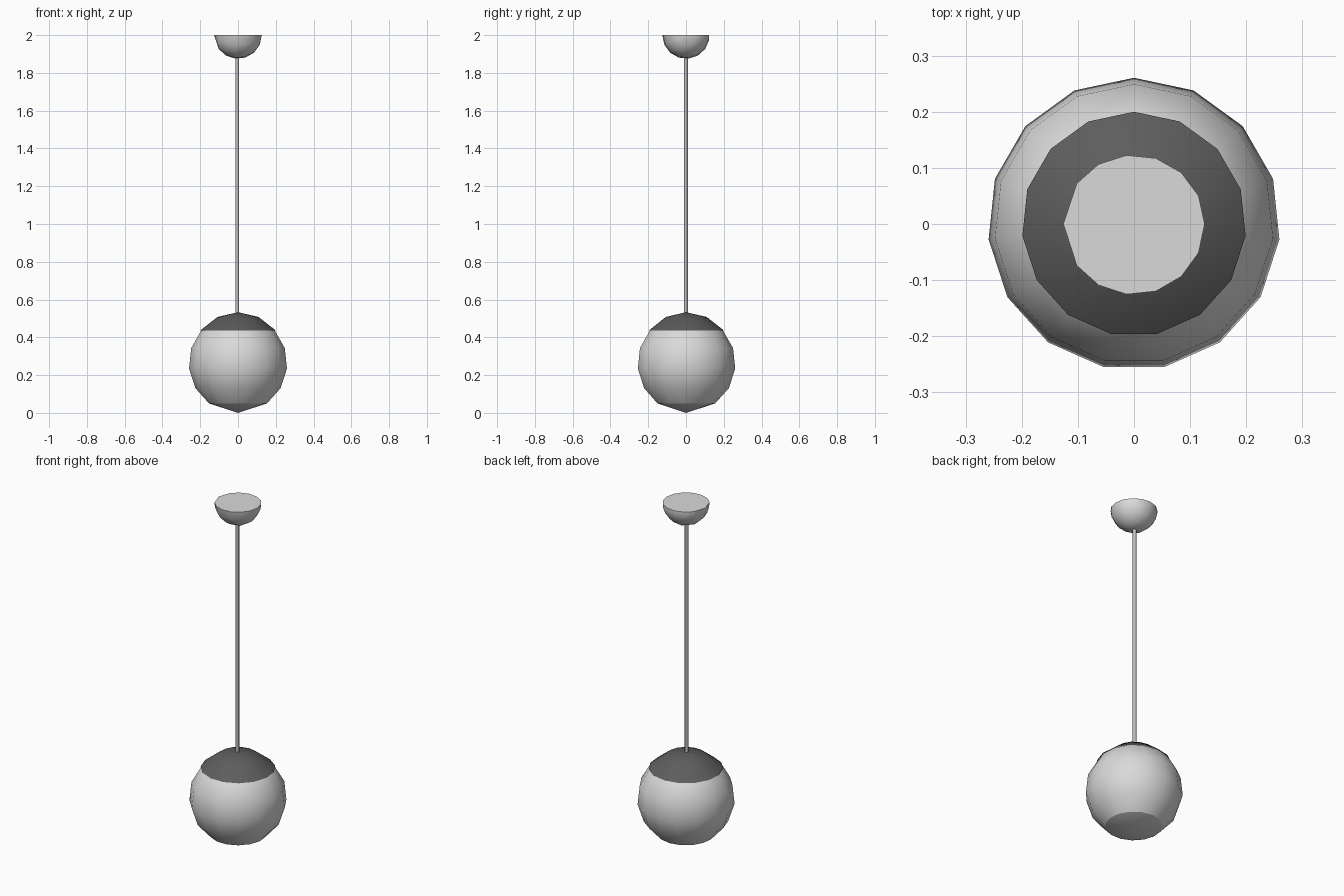
import bpy, bmesh, math
from mathutils import Matrix

cube = bpy.data.objects.get("Cube")
if cube:
    bpy.data.objects.remove(cube, do_unlink=True)

SIDES = 15
STEP = 2 * math.pi / SIDES


def material(name, value):
    m = bpy.data.materials.new(name)
    m.use_nodes = True
    color = (value, value, value, 1)
    m.diffuse_color = color
    m.node_tree.nodes["Principled BSDF"].inputs["Base Color"].default_value = color
    return m


light_grey = material("light grey", 0.7)
dark_grey = material("dark grey", 0.11)
metal_grey = material("metal grey", 0.5)


def lathe(bm, profile, sides=SIDES):
    """Revolve (radius, height) points about z, with one corner on +y."""
    rings = []
    for r, z in profile:
        if r < 1e-6:
            rings.append([bm.verts.new((0, 0, z))] * sides)
        else:
            rings.append([bm.verts.new((r * math.sin(-i * 2 * math.pi / sides),
                                        r * math.cos(i * 2 * math.pi / sides), z))
                          for i in range(sides)])
    for low, high in zip(rings, rings[1:]):
        for i in range(sides):
            j = (i + 1) % sides
            bm.faces.new(dict.fromkeys((low[i], low[j], high[j], high[i])))


def ball_profile(radius, center):
    """Seven bands from the bottom tip; the lowest one is taller."""
    angles = [math.pi] + [k * STEP for k in range(6, -1, -1)]
    return [(radius * math.sin(a), center + radius * math.cos(a)) for a in angles]


def finish(bm, name, mat, smooth_angle):
    bmesh.ops.recalc_face_normals(bm, faces=bm.faces)
    mesh = bpy.data.meshes.new(name)
    bm.to_mesh(mesh)
    bm.free()
    mesh.materials.append(mat)
    ob = bpy.data.objects.new(name, mesh)
    bpy.context.collection.objects.link(ob)
    bpy.ops.object.select_all(action='DESELECT')
    ob.select_set(True)
    bpy.context.view_layer.objects.active = ob
    bpy.ops.object.shade_smooth_by_angle(angle=math.radians(smooth_angle))
    return ob


# Globe
bm = bmesh.new()
lathe(bm, ball_profile(0.262, 0.262))
finish(bm, "globe", light_grey, 28)

# Cap over the top of the globe
bm = bmesh.new()
lathe(bm, [(0.2, 0.437), (0.109, 0.508), (0, 0.533)])
finish(bm, "globe_cap", dark_grey, 40)

# Hanging rod
bm = bmesh.new()
lathe(bm, [(0, 0.52), (0.01, 0.52), (0.01, 1.89), (0, 1.89)], 12)
rod = finish(bm, "rod", metal_grey, 40)
rod.location.x = -0.004

# Ceiling mount: a ball laid on its side and cut in half
bm = bmesh.new()
lathe(bm, ball_profile(0.126, 0))
turn = Matrix.Rotation(math.pi, 4, 'X') @ Matrix.Rotation(math.pi / 2, 4, 'Y')
bmesh.ops.transform(bm, matrix=Matrix.Translation((0, 0, 2)) @ turn, verts=bm.verts)
bmesh.ops.bisect_plane(bm, geom=bm.verts[:] + bm.edges[:] + bm.faces[:],
                       plane_co=(0, 0, 2), plane_no=(0, 0, 1), clear_outer=True)
bmesh.ops.holes_fill(bm, edges=[e for e in bm.edges if e.is_boundary])
finish(bm, "ceiling_mount", light_grey, 40)
